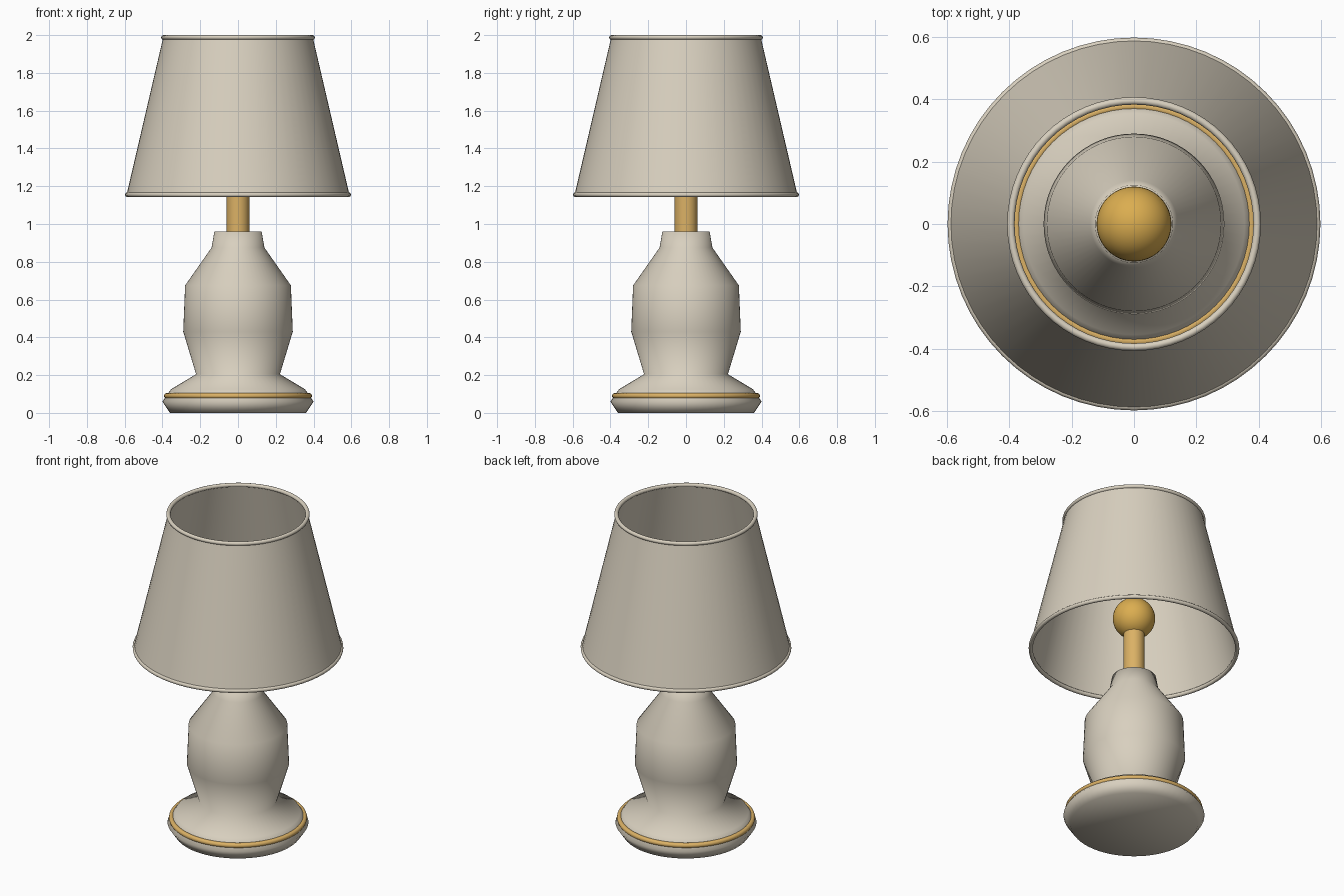
import bpy, bmesh, math

if "Cube" in bpy.data.objects:
    bpy.data.objects.remove(bpy.data.objects["Cube"])


def material(name, rgb):
    m = bpy.data.materials.new(name)
    m.diffuse_color = (*rgb, 1)
    m.use_nodes = True
    m.node_tree.nodes["Principled BSDF"].inputs["Base Color"].default_value = m.diffuse_color
    return m


cream = material("cream", (0.69, 0.63, 0.52))
brass = material("brass", (0.71, 0.44, 0.13))
bulb_gold = material("bulb_gold", (0.71, 0.42, 0.08))


def lathe(name, profile, mat, sides=64, closed=False, smooth_angle=None):
    """Spin (radius, z) points around z."""
    bm = bmesh.new()
    rings = []
    for r, z in profile:
        if r == 0:
            rings.append([bm.verts.new((0, 0, z))] * sides)
        else:
            rings.append([bm.verts.new((r * math.cos(2 * math.pi * i / sides),
                                        r * math.sin(2 * math.pi * i / sides), z))
                          for i in range(sides)])
    pairs = list(zip(rings, rings[1:]))
    if closed:
        pairs.append((rings[-1], rings[0]))
    for a, b in pairs:
        for i in range(sides):
            j = (i + 1) % sides
            corners = list(dict.fromkeys((a[i], a[j], b[j], b[i])))
            bm.faces.new(corners).smooth = True
    if closed or profile[0][0] == 0:
        bmesh.ops.recalc_face_normals(bm, faces=bm.faces)
    mesh = bpy.data.meshes.new(name)
    bm.to_mesh(mesh)
    bm.free()
    mesh.materials.append(mat)
    ob = bpy.data.objects.new(name, mesh)
    bpy.context.collection.objects.link(ob)
    if smooth_angle:
        bpy.ops.object.select_all(action='DESELECT')
        ob.select_set(True)
        bpy.context.view_layer.objects.active = ob
        bpy.ops.object.shade_smooth_by_angle(angle=math.radians(smooth_angle))
    return ob


def ring(name, major, minor, z, mat):
    pts = [(major + minor * math.cos(k * math.pi / 6),
            z + minor * math.sin(k * math.pi / 6)) for k in range(12)]
    return lathe(name, pts, mat, closed=True)


# Faceted-profile ceramic body with foot
lathe("lamp_body", [(0, 0), (0.36, 0), (0.40, 0.06), (0.355, 0.125), (0.222, 0.205),
                    (0.29, 0.43), (0.28, 0.675), (0.14, 0.875), (0.125, 0.96),
                    (0, 0.96)], cream)

# Brass band around the foot
ring("base_band", 0.377, 0.015, 0.09, brass)

# Stem and bulb
lathe("stem", [(0, 0.94), (0.06, 0.94), (0.06, 1.27), (0, 1.27)], brass, 32, smooth_angle=30)
n = 24
lathe("bulb", [(0, 1.23)] + [(0.12 * math.sin(math.pi * k / n), 1.35 - 0.12 * math.cos(math.pi * k / n))
                             for k in range(1, n)] + [(0, 1.47)], bulb_gold, 48)

# Tapered open shade with rolled rims
lathe("shade", [(0.59, 1.155), (0.396, 1.988), (0.391, 1.988), (0.585, 1.155)],
      cream, closed=True, smooth_angle=30)
ring("shade_top_rim", 0.395, 0.012, 1.988, cream)
ring("shade_bottom_rim", 0.586, 0.012, 1.155, cream)
